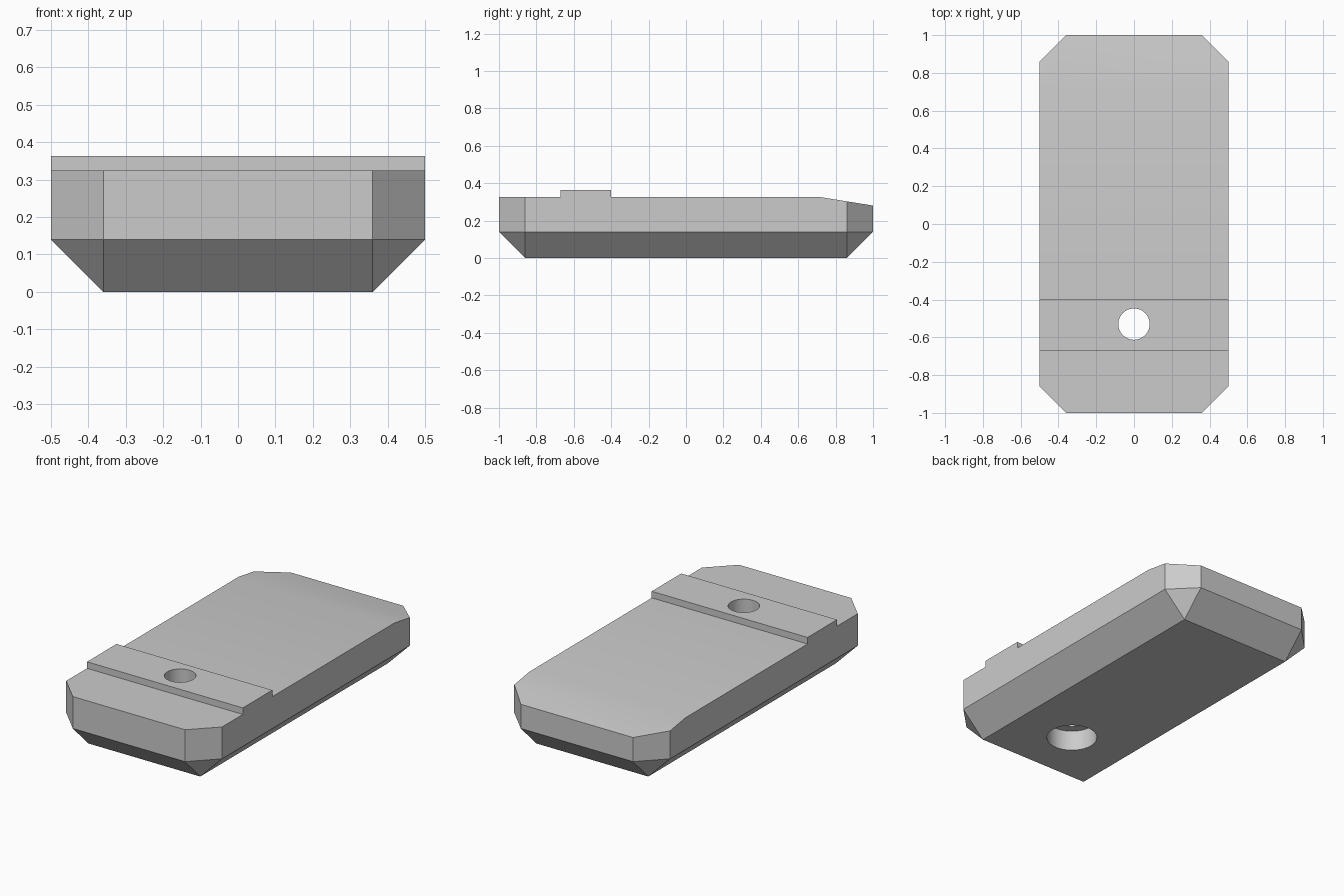
import bpy, bmesh
from math import radians
from mathutils import Vector

cube = bpy.data.objects.get("Cube")
if cube:
    bpy.data.objects.remove(cube, do_unlink=True)

grey = bpy.data.materials.new("light_grey")
grey.use_nodes = True
colour = (0.6, 0.6, 0.6, 1)
grey.diffuse_color = colour
grey.node_tree.nodes["Principled BSDF"].inputs["Base Color"].default_value = colour

HALF_W, CHAMFER, TOP, RIDGE = 0.5, 0.14, 0.325, 0.363
HOLE_Y = -0.53

# Side profile (y, z): chamfered base, sloped back end, raised ridge
profile = [(-1, CHAMFER), (-0.86, 0), (0.86, 0), (1, CHAMFER), (1, 0.28), (0.72, TOP),
           (-0.4, TOP), (-0.4, RIDGE), (-0.67, RIDGE), (-0.67, TOP), (-1, TOP)]
bm = bmesh.new()
face = bm.faces.new([bm.verts.new((-HALF_W, y, z)) for y, z in profile])
extruded = bmesh.ops.extrude_face_region(bm, geom=[face])["geom"]
bmesh.ops.translate(bm, vec=(2 * HALF_W, 0, 0),
                    verts=[v for v in extruded if isinstance(v, bmesh.types.BMVert)])
bmesh.ops.recalc_face_normals(bm, faces=bm.faces)


def slice_off(point, normal):
    """Cut away everything beyond a plane and close the cut."""
    geom = bm.verts[:] + bm.edges[:] + bm.faces[:]
    cut = bmesh.ops.bisect_plane(bm, geom=geom, dist=1e-5, plane_co=Vector(point),
                                 plane_no=Vector(normal).normalized(), clear_outer=True)
    edges = [e for e in cut["geom_cut"] if isinstance(e, bmesh.types.BMEdge) and e.is_boundary]
    bmesh.ops.holes_fill(bm, edges=edges, sides=0)


# Bottom side chamfers, then upright corner cuts and the small corner facets
for sx in (-1, 1):
    slice_off((sx * HALF_W, 0, CHAMFER), (sx, 0, -1))
for sx in (-1, 1):
    for sy in (-1, 1):
        corner = (sx * HALF_W, sy * 0.86, CHAMFER)
        slice_off(corner, (sx, sy, 0))
        slice_off(corner, (sx, sy, -1))
bmesh.ops.remove_doubles(bm, verts=bm.verts, dist=1e-4)
bmesh.ops.recalc_face_normals(bm, faces=bm.faces)

mesh = bpy.data.meshes.new("body")
bm.to_mesh(mesh)
bm.free()
mesh.materials.append(grey)
body = bpy.data.objects.new("body", mesh)
bpy.context.collection.objects.link(body)


def drill(radius, bottom, top):
    """Bore an upright round hole through the body."""
    bpy.ops.mesh.primitive_cylinder_add(vertices=64, radius=radius, depth=top - bottom,
                                        location=(0, HOLE_Y, (top + bottom) / 2))
    cutter = bpy.context.object
    cutter.name = "hole_cutter"
    cutter.hide_render = True
    cutter.data.materials.append(grey)
    mod = body.modifiers.new("hole", "BOOLEAN")
    mod.operation, mod.solver, mod.object = "DIFFERENCE", "EXACT", cutter
    bpy.ops.object.select_all(action="DESELECT")
    body.select_set(True)
    bpy.context.view_layer.objects.active = body
    bpy.ops.object.modifier_apply(modifier=mod.name)
    bpy.data.objects.remove(cutter, do_unlink=True)


# Through hole and the wider recess beneath it
drill(0.083, -0.1, 0.5)
drill(0.137, -0.1, 0.12)

body.select_set(True)
bpy.ops.object.shade_smooth_by_angle(angle=radians(30))
